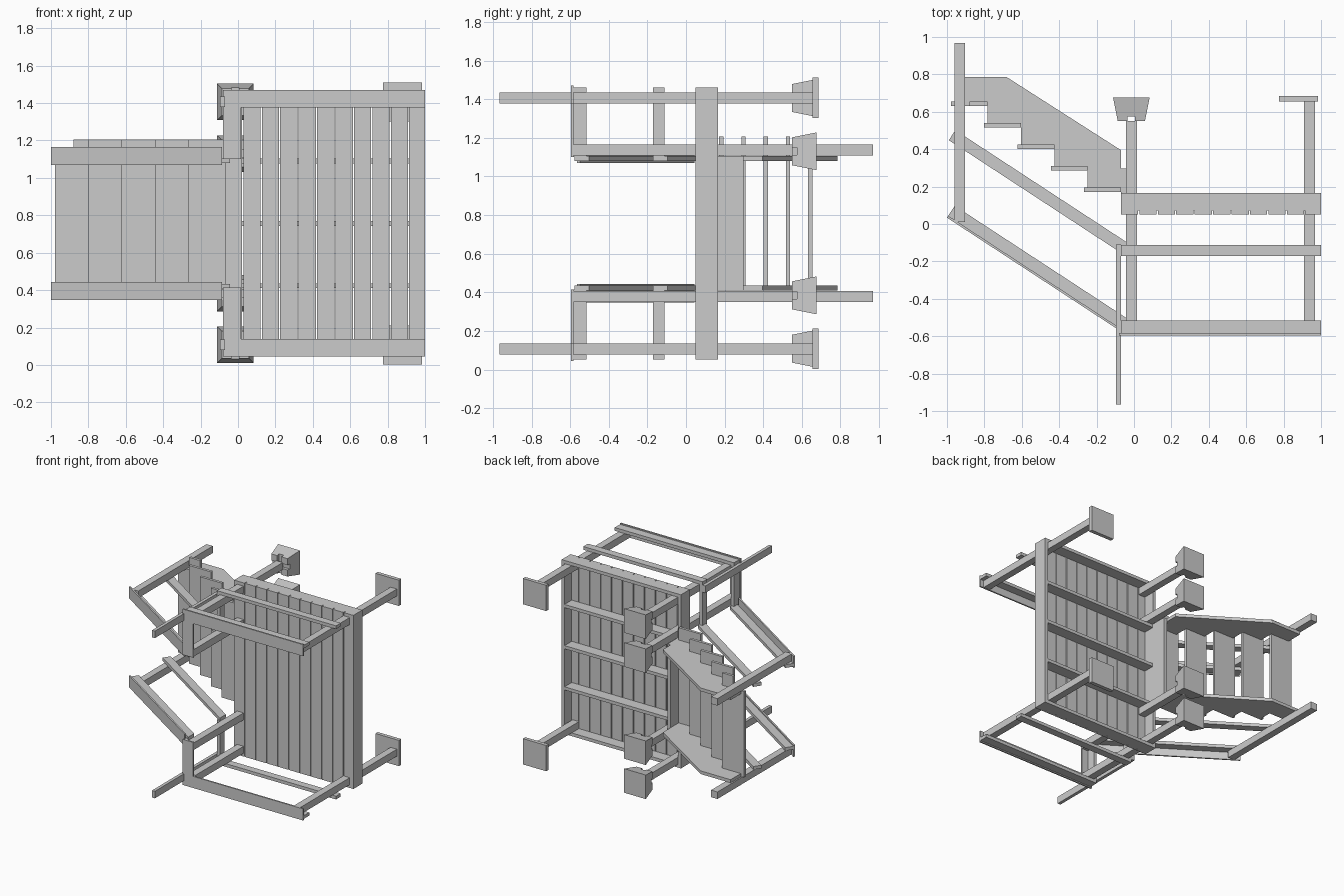
import bpy, bmesh

if "Cube" in bpy.data.objects:
    bpy.data.objects.remove(bpy.data.objects["Cube"])

MID = 0.757                     # mirror plane height
wood = bpy.data.materials.new("plain_grey")
wood.diffuse_color = (0.6, 0.6, 0.6, 1)
wood.use_nodes = True
wood.node_tree.nodes["Principled BSDF"].inputs["Base Color"].default_value = wood.diffuse_color


def finish(name, bm):
    bmesh.ops.recalc_face_normals(bm, faces=bm.faces)
    me = bpy.data.meshes.new(name)
    bm.to_mesh(me)
    bm.free()
    me.materials.append(wood)
    ob = bpy.data.objects.new(name, me)
    bpy.context.collection.objects.link(ob)
    return ob


def add_loft(bm, a, b):
    """Close two matching outlines into a solid."""
    va = [bm.verts.new(p) for p in a]
    vb = [bm.verts.new(p) for p in b]
    n = len(va)
    bm.faces.new(va)
    bm.faces.new(vb[::-1])
    for i in range(n):
        j = (i + 1) % n
        bm.faces.new((va[i], vb[i], vb[j], va[j]))


def prism(name, pts, z0, z1):
    bm = bmesh.new()
    add_loft(bm, [(x, y, z0) for x, y in pts], [(x, y, z1) for x, y in pts])
    return finish(name, bm)


def box(name, x0, x1, y0, y1, z0, z1):
    return prism(name, [(x0, y0), (x1, y0), (x1, y1), (x0, y1)], z0, z1)


def pair(make, name, shape, z0, z1):
    """Make a part and its twin across the middle plane."""
    make(name + "_a", *shape, z0, z1)
    make(name + "_b", *shape, 2 * MID - z1, 2 * MID - z0)


# Deck boards with narrow gaps
pitch = 1.07 / 10.86
for i in range(11):
    x0 = -0.07 + i * pitch
    box("deck_board", x0, min(x0 + pitch - 0.006, 1.0), 0.05, 0.073, 0.053, 1.461)

# Deck frame: rims and joists
pair(box, "side_rim", (-0.07, 1.0, 0.073, 0.165), 1.435, 1.461)
for x0 in (-0.07, 0.974):
    box("end_rim", x0, x0 + 0.026, 0.073, 0.165, 0.053, 1.461)
for z in (0.41, MID - 0.013, 1.078):
    box("joist", -0.044, 0.974, 0.073, 0.165, z, z + 0.026)

# Posts and end foot plates
pair(box, "corner_post", (-0.043, 0.015, -0.583, 0.552), 1.378, 1.435)
pair(box, "gate_post", (-0.043, 0.015, -0.583, 0.552), 1.107, 1.164)
pair(box, "end_post", (0.91, 0.967, -0.583, 0.655), 1.378, 1.435)
pair(box, "foot_plate", (0.775, 0.984, 0.655, 0.685), 1.302, 1.511)
pair(box, "tall_slat", (-0.096, -0.07, -0.965, -0.11), 1.378, 1.435)


# Tapered pier blocks with a cross groove in the narrow end
def pier(name, cx, cz):
    bm = bmesh.new()

    def ring(y, lx, hx, lz, hz):
        s = 0.0725 + (y - 0.55) * 0.2
        f = lambda v: v if abs(v) < 0.05 else (s if v > 0 else -s)
        return [(cx + f(u), y, cz + f(w)) for u, w in
                ((lx, lz), (hx, lz), (hx, hz), (lx, hz))]
    add_loft(bm, ring(0.575, -1, 1, -1, 1), ring(0.675, -1, 1, -1, 1))
    g = 0.02
    for lx, hx in ((-1, -g), (g, 1)):
        for lz, hz in ((-1, -g), (g, 1)):
            add_loft(bm, ring(0.55, lx, hx, lz, hz), ring(0.575, lx, hx, lz, hz))
    finish(name, bm)


for z in (1.406, 1.13):
    pier("pier_block", -0.014, z)
    pier("pier_block", -0.014, 2 * MID - z)

# Deck railings: top rail, mid rail and cap, with a short return
for name, y0, y1 in (("top_rail", -0.583, -0.515), ("mid_rail", -0.172, -0.112)):
    pair(box, "side_" + name, (-0.07, 1.0, y0, y1), 1.435, 1.461)
    pair(box, "return_" + name, (-0.07, -0.043, y0, y1), 1.10, 1.435)
pair(box, "side_cap", (-0.08, 1.0, -0.595, -0.583), 1.376, 1.47)
pair(box, "return_cap", (-0.08, 0.015, -0.595, -0.583), 1.10, 1.376)

# Stairs: treads, the last one notched around the newel
RUN, RISE = 0.178, 0.115
for i in range(5):
    x1, y0 = -0.07 - i * RUN, 0.172 + i * RISE
    if i < 4:
        box("tread", x1 - 0.197, x1, y0, y0 + 0.022, 0.41, 1.206)
    else:
        prism("tread", [(x1 - 0.197, y0), (x1, y0), (x1, y0 + 0.022),
                        (x1 - 0.197, y0 + 0.022)], 0.41, 1.106)
        box("tread_end", -0.88, x1, y0, y0 + 0.022, 1.106, 1.206)

# Saw-toothed stringers
outline = [(-0.95, 0.785), (-0.68, 0.785), (-0.07, 0.395)]
for i in range(5):
    y = 0.194 + i * RISE
    outline += [(-0.07 - i * RUN, y), (-0.07 - (i + 1) * RUN if i < 4 else -0.95, y)]
pair(prism, "stringer", (outline,), 1.08, 1.106)
box("stair_ledger", -0.07, -0.043, 0.165, 0.298, 0.41, 1.106)

# Sloping stair rails, square at the foot and upright at the deck
SLOPE, NX, NY = -0.654, 0.547, 0.837


def sloped(x, y, off, width, x_end):
    ax, ay = x + NX * off, y + NY * off
    bx, by = ax + NX * width, ay + NY * width
    return [(ax, ay), (x_end, ay + SLOPE * (x_end - ax)),
            (x_end, by + SLOPE * (x_end - bx)), (bx, by)]


pair(prism, "stair_cap", (sloped(-1.0, 0.034, 0, 0.012, -0.085),), 1.07, 1.166)
pair(prism, "stair_top_rail", (sloped(-1.0, 0.034, 0.012, 0.064, -0.043),), 1.08, 1.106)
pair(prism, "stair_mid_rail", (sloped(-0.99, 0.448, 0, 0.064, -0.043),), 1.08, 1.106)
pair(box, "newel_post", (-0.96, -0.903, 0.012, 0.968), 1.107, 1.164)
